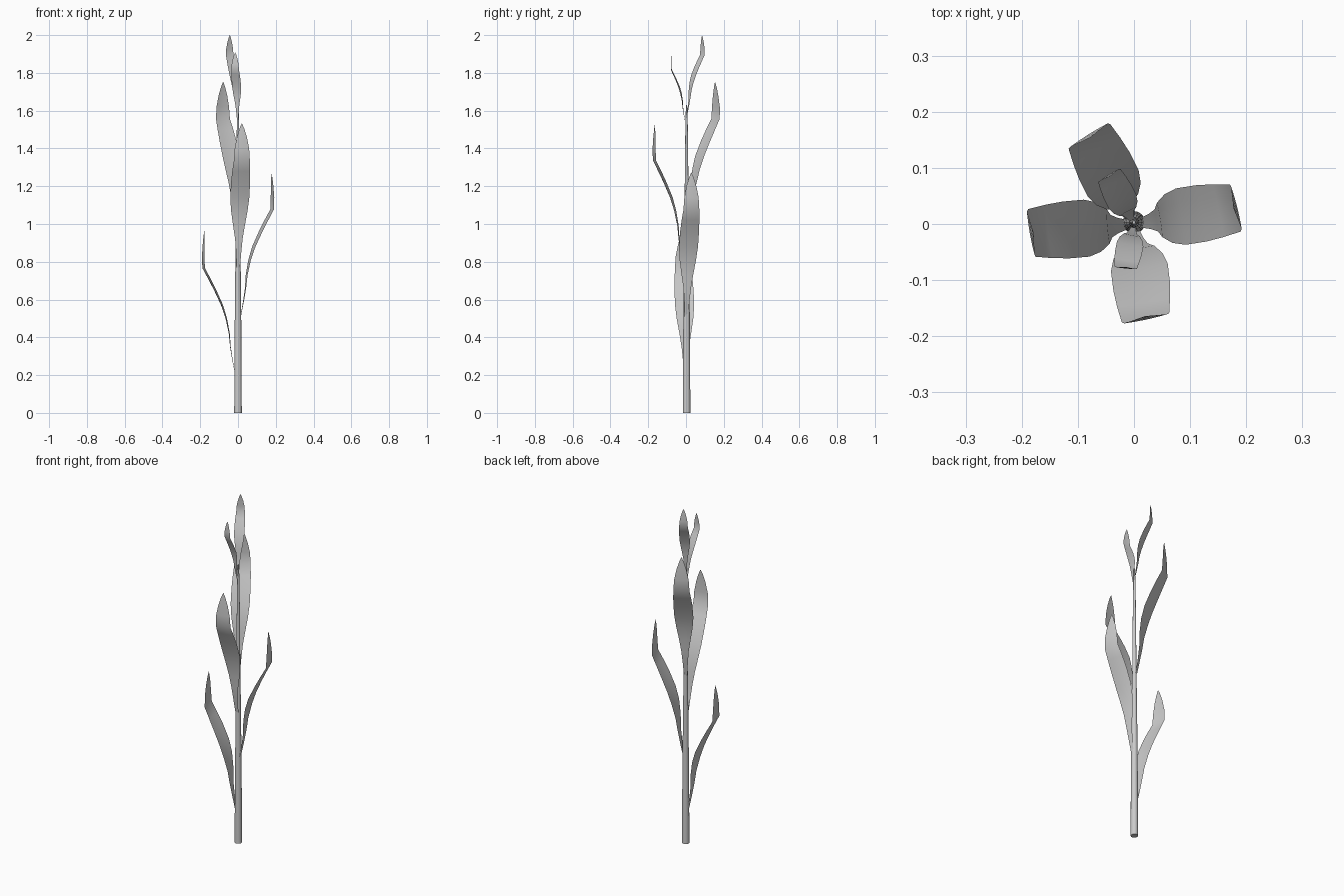
import bpy, bmesh, math
from mathutils import Vector

if "Cube" in bpy.data.objects:
    bpy.data.objects.remove(bpy.data.objects["Cube"])

# leaf profile: distance from stalk, height, half width, twist (degrees)
LEAF = [(0.014, 0.00, 0.009, 0), (0.029, 0.08, 0.014, 0), (0.040, 0.15, 0.020, 0),
        (0.046, 0.22, 0.031, 0), (0.062, 0.30, 0.044, 0), (0.084, 0.37, 0.051, 1),
        (0.120, 0.45, 0.051, 2), (0.150, 0.51, 0.048, 3), (0.180, 0.567, 0.043, 4),
        (0.182, 0.63, 0.039, 5), (0.180, 0.69, 0.027, 5), (0.178, 0.735, 0.013, 5),
        (0.176, 0.762, 0.001, 5)]


def finish(bm, name):
    mesh = bpy.data.meshes.new(name)
    bm.to_mesh(mesh)
    bm.free()
    ob = bpy.data.objects.new(name, mesh)
    bpy.context.collection.objects.link(ob)
    bpy.ops.object.select_all(action='DESELECT')
    ob.select_set(True)
    bpy.context.view_layer.objects.active = ob
    bpy.ops.object.shade_smooth_by_angle(angle=math.radians(35))
    return ob


def skin(bm, rows, closed=False):
    for a, b in zip(rows, rows[1:]):
        n = len(a)
        for i in range(n if closed else n - 1):
            j = (i + 1) % n
            bm.faces.new((a[i], a[j], b[j], b[i]))


def leaf(name, base_z, azimuth, reach, scale):
    bm = bmesh.new()
    rows = []
    az = math.radians(azimuth)
    out = Vector((math.cos(az), math.sin(az), 0))
    for r, dz, w, twist in LEAF:
        t = az + math.radians(twist)
        side = Vector((-math.sin(t), math.cos(t), 0))
        row = []
        for k in (-1, -0.5, 0, 0.5, 1):
            bow = 0.04 * w * (k * k - 0.5)   # slight cupping across the blade
            p = out * (r - bow) * reach * scale + side * (w * k * scale)
            p.z = base_z + dz * scale
            row.append(bm.verts.new(p))
        rows.append(row)
    skin(bm, rows)
    finish(bm, name)


# tapering stalk
bm = bmesh.new()
rings = []
N = 16
for z, r in [(0, 0.020), (0.25, 0.019), (0.52, 0.017), (0.8, 0.014),
             (1.02, 0.011), (1.3, 0.009), (1.55, 0.006), (1.63, 0.003)]:
    rings.append([bm.verts.new((r * math.cos(i * math.tau / N),
                                0.003 + r * math.sin(i * math.tau / N), z)) for i in range(N)])
skin(bm, rings, closed=True)
bm.faces.new(rings[0][::-1])
bm.faces.new(rings[-1])
finish(bm, "stalk")

# four large leaves, two small ones at the top
for args in [("leaf_left", 0.20, 185, 1.02, 1.0), ("leaf_right", 0.51, 9, 1.02, 1.0),
             ("leaf_front", 0.77, 277, 0.94, 1.0), ("leaf_back", 0.99, 117, 0.98, 1.0),
             ("top_leaf_front", 1.55, 259, 0.94, 0.47), ("top_leaf_back", 1.588, 117, 1.0, 0.54)]:
    leaf(*args)
